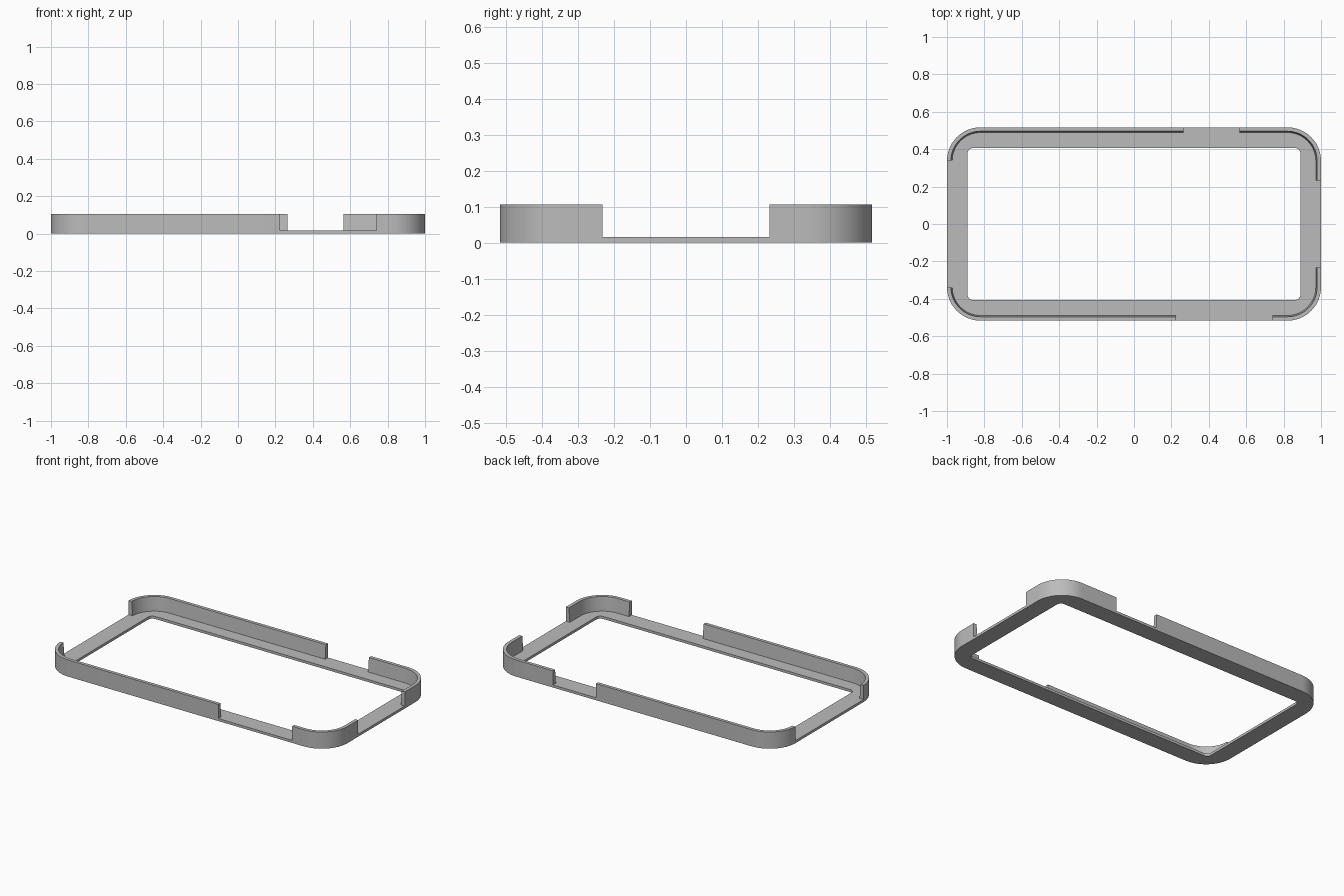
import bpy, bmesh
from math import sin, cos, pi, radians

cube = bpy.data.objects.get("Cube")
if cube:
    bpy.data.objects.remove(cube, do_unlink=True)

HALF_X, HALF_Y, RADIUS = 1.0, 0.517, 0.18
HEIGHT, FLOOR = 0.105, 0.016
STEPS = 16

grey = bpy.data.materials.new("plain grey")
grey.use_nodes = True
colour = (0.5, 0.5, 0.5, 1)
grey.diffuse_color = colour
grey.node_tree.nodes["Principled BSDF"].inputs["Base Color"].default_value = colour


def rounded_loop(bm, hx, hy, r, z):
    """Vertices of a rounded rectangle, with the same count for every radius."""
    verts = []
    for i, (sx, sy) in enumerate([(1, 1), (-1, 1), (-1, -1), (1, -1)]):
        for k in range(STEPS + 1):
            a = (i + k / STEPS) * pi / 2
            verts.append(bm.verts.new((sx * (hx - r) + r * cos(a),
                                       sy * (hy - r) + r * sin(a), z)))
    return verts


def inset_loop(bm, d, z):
    return rounded_loop(bm, HALF_X - d, HALF_Y - d, RADIUS - d, z)


def finish(name, bm):
    bmesh.ops.recalc_face_normals(bm, faces=bm.faces)
    mesh = bpy.data.meshes.new(name)
    bm.to_mesh(mesh)
    bm.free()
    mesh.materials.append(grey)
    obj = bpy.data.objects.new(name, mesh)
    bpy.context.collection.objects.link(obj)
    return obj


# Frame: L-shaped section carried round the rounded rectangle
bm = bmesh.new()
loops = [
    inset_loop(bm, 0, 0),
    inset_loop(bm, 0, HEIGHT),
    inset_loop(bm, 0.021, HEIGHT),
    inset_loop(bm, 0.028, FLOOR),
    rounded_loop(bm, 0.89, 0.406, 0.03, FLOOR),
    rounded_loop(bm, 0.89, 0.406, 0.03, 0),
]
count = len(loops[0])
for a, b in zip(loops, loops[1:] + loops[:1]):
    for i in range(count):
        j = (i + 1) % count
        bm.faces.new((a[i], a[j], b[j], b[i]))
frame = finish("bumper_frame", bm)

# Openings in the rim, as x and y ranges
bm = bmesh.new()
for x0, x1, y0, y1 in [
    (0.225, 0.74, -0.6, -0.47),
    (0.265, 0.565, 0.47, 0.6),
    (-1.1, -0.95, -0.34, 0.34),
    (0.95, 1.1, -0.232, 0.232),
]:
    box = bmesh.ops.create_cube(bm, size=1)["verts"]
    bmesh.ops.scale(bm, vec=(x1 - x0, y1 - y0, 0.2), verts=box)
    bmesh.ops.translate(bm, vec=((x0 + x1) / 2, (y0 + y1) / 2, FLOOR + 0.1), verts=box)
cutter = finish("rim_opening_cutter", bm)
cutter.hide_render = True

cut = frame.modifiers.new("rim openings", "BOOLEAN")
cut.operation = "DIFFERENCE"
cut.solver = "EXACT"
cut.object = cutter
bpy.ops.object.select_all(action="DESELECT")
frame.select_set(True)
bpy.context.view_layer.objects.active = frame
bpy.ops.object.modifier_apply(modifier=cut.name)
bpy.data.objects.remove(cutter, do_unlink=True)

# Smooth corners, sharp edges
bpy.ops.object.shade_smooth_by_angle(angle=radians(30))
